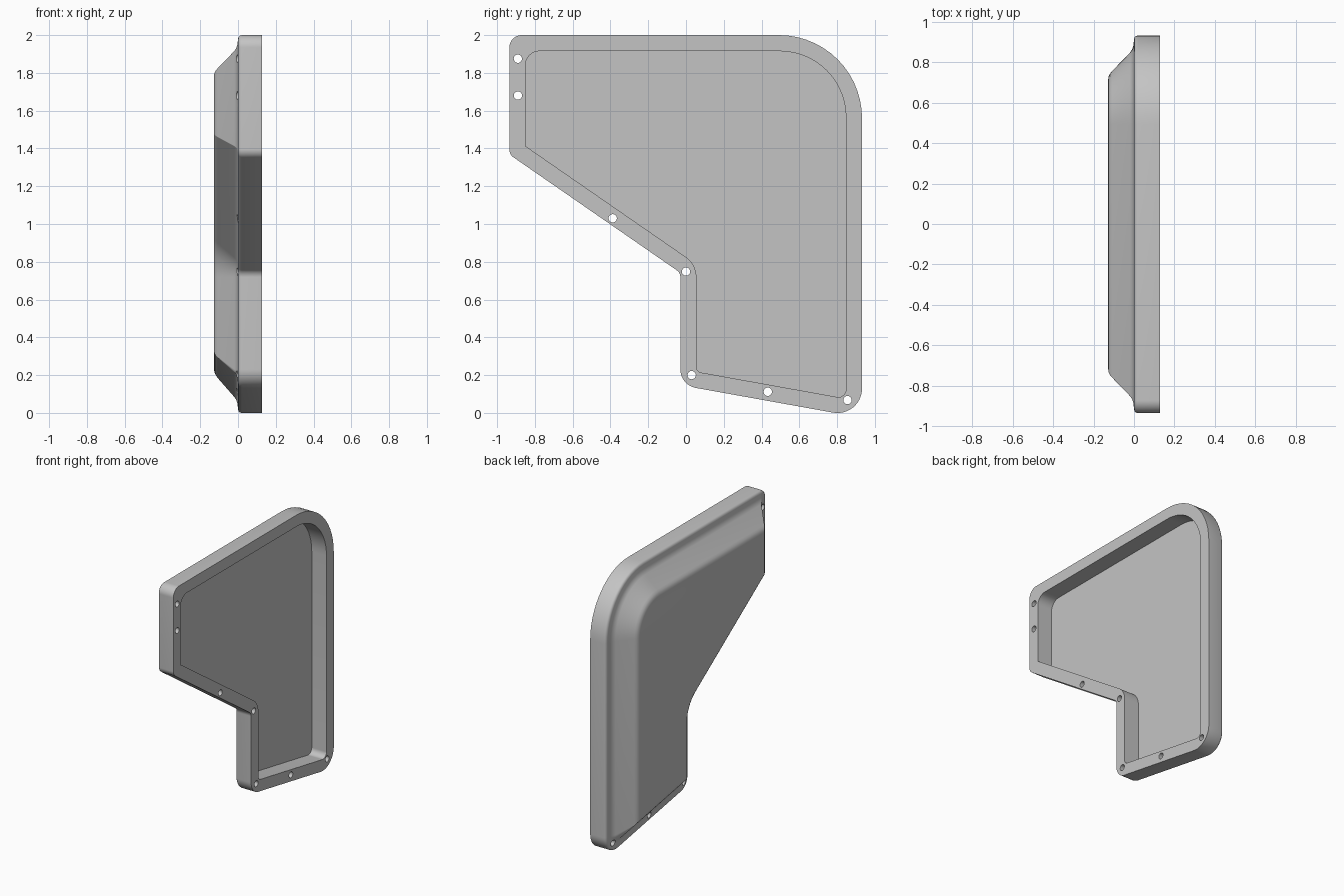
import bpy, bmesh, math
from mathutils import Vector, Matrix

cube = bpy.data.objects.get("Cube")
if cube:
    bpy.data.objects.remove(cube, do_unlink=True)

grey = bpy.data.materials.new("plain grey")
grey.use_nodes = True
colour = (0.55, 0.55, 0.55, 1)
grey.diffuse_color = colour
grey.node_tree.nodes["Principled BSDF"].inputs["Base Color"].default_value = colour

# Sharp corners of the plate in (y, z), counter-clockwise, with fillet radii
CORNERS = [Vector(p) for p in [(-0.935, 2), (-0.935, 1.368), (-0.03, 0.742),
                               (-0.03, 0.147), (0.932, -0.026), (0.932, 2)]]
OUTER_RADII = [0.065, 0.05, 0.045, 0.1, 0.13, 0.44]
POCKET_RADII = [0.075, 0.003, 0.13, 0.03, 0.04, 0.35]
STEPS = 14


def outline(inset, radii=None):
    """Filleted outline moved inwards by inset."""
    points = []
    count = len(CORNERS)
    for i, corner in enumerate(CORNERS):
        a = (corner - CORNERS[i - 1]).normalized()
        b = (CORNERS[(i + 1) % count] - corner).normalized()
        n1, n2 = Vector((-a.y, a.x)), Vector((-b.y, b.x))
        mitre = (n1 + n2) / (1 + n1.dot(n2))
        turn = math.atan2(a.x * b.y - a.y * b.x, a.dot(b))
        side = 1 if turn > 0 else -1
        radius = radii[i] if radii else max(OUTER_RADII[i] - side * inset, 0.004)
        centre = corner + mitre * (inset + side * radius)
        for k in range(STEPS + 1):
            n = Matrix.Rotation(turn * k / STEPS, 2) @ n1
            points.append(centre - n * side * radius)
    return points


# Cover: pocket floor, rim, flange edge, ledge, sloped shoulder, raised face
pocket = outline(0.085, POCKET_RADII)
rings = [(0.008, pocket), (0.128, pocket)]
profile = [(0.128, 0), (0.02, 0), (0.01, 0.0027), (0.0027, 0.01), (0, 0.02),
           (-0.003, 0.05), (-0.009, 0.069), (-0.02, 0.085), (-0.108, 0.176),
           (-0.118, 0.188), (-0.125, 0.202), (-0.128, 0.22)]
rings += [(x, outline(inset)) for x, inset in profile]

bm = bmesh.new()
loops = [[bm.verts.new((x, p.x, p.y)) for p in pts] for x, pts in rings]
for low, high in zip(loops, loops[1:]):
    for i in range(len(low)):
        j = (i + 1) % len(low)
        bm.faces.new((low[i], low[j], high[j], high[i]))
bm.faces.new(loops[0])
bm.faces.new(loops[-1])
bmesh.ops.recalc_face_normals(bm, faces=bm.faces)
mesh = bpy.data.meshes.new("cover")
bm.to_mesh(mesh)
bm.free()
cover = bpy.data.objects.new("cover", mesh)
bpy.context.collection.objects.link(cover)
mesh.materials.append(grey)

# Screw holes drilled through the flange
HOLES = [(-0.89, 1.875), (-0.89, 1.68), (-0.388, 1.03), (0, 0.748),
         (0.03, 0.2), (0.433, 0.112), (0.855, 0.068)]
bm = bmesh.new()
for y, z in HOLES:
    place = Matrix.Translation((0, y, z)) @ Matrix.Rotation(math.pi / 2, 4, "Y")
    bmesh.ops.create_cone(bm, cap_ends=True, segments=24, radius1=0.022,
                          radius2=0.022, depth=0.6, matrix=place)
drill_mesh = bpy.data.meshes.new("hole_cutters")
bm.to_mesh(drill_mesh)
bm.free()
drill_mesh.materials.append(grey)
drills = bpy.data.objects.new("hole_cutters", drill_mesh)
drills.hide_render = True
bpy.context.collection.objects.link(drills)

cut = cover.modifiers.new("screw holes", "BOOLEAN")
cut.operation = "DIFFERENCE"
cut.solver = "EXACT"
cut.object = drills
bpy.ops.object.select_all(action="DESELECT")
cover.select_set(True)
bpy.context.view_layer.objects.active = cover
bpy.ops.object.modifier_apply(modifier=cut.name)
bpy.data.objects.remove(drills, do_unlink=True)
bpy.ops.object.shade_smooth_by_angle(angle=math.radians(32))
